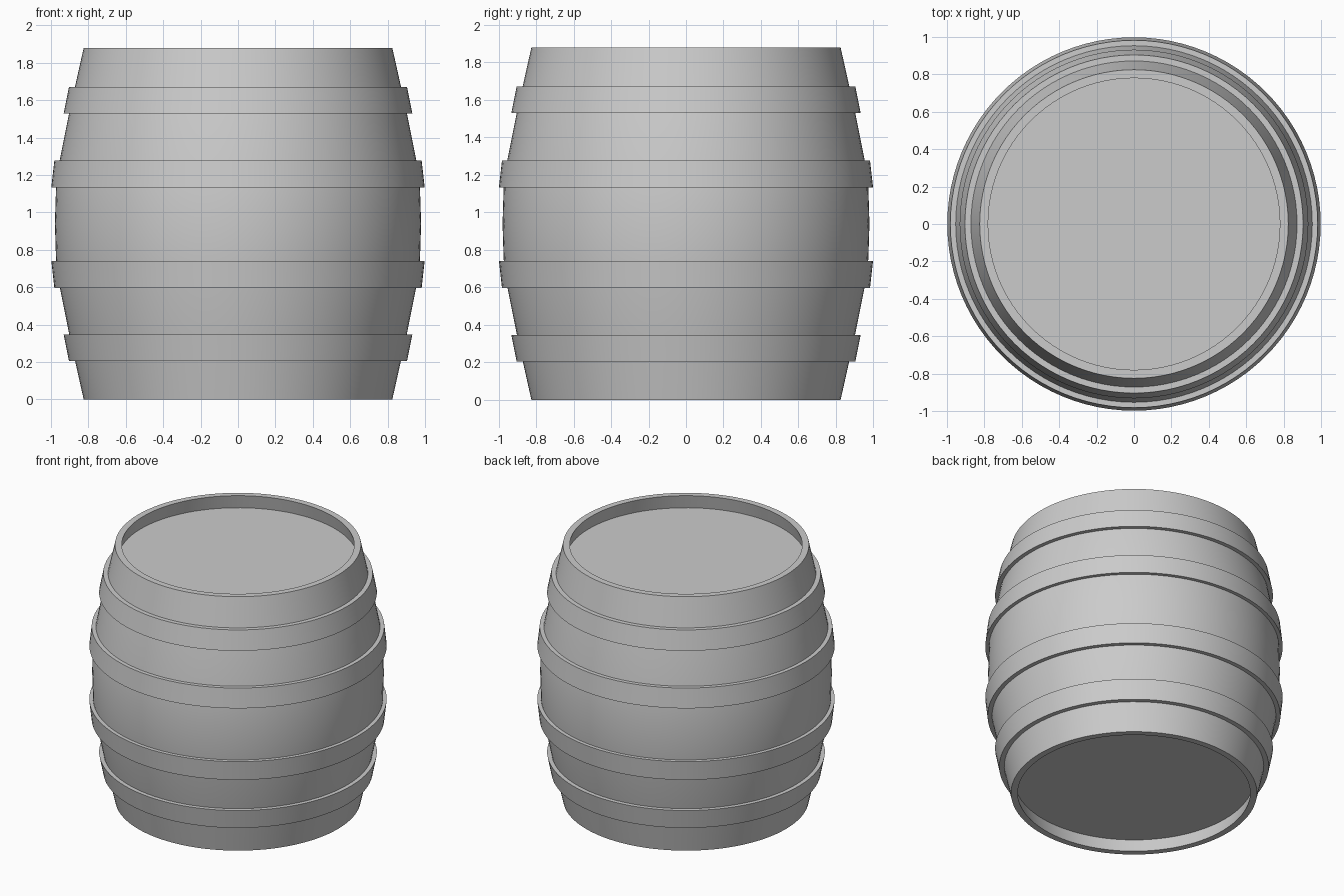
import bpy, bmesh, math

if "Cube" in bpy.data.objects:
    bpy.data.objects.remove(bpy.data.objects["Cube"])

SEGMENTS = 96
HEIGHT = 1.88

grey = bpy.data.materials.new("plain grey")
grey.diffuse_color = (0.6, 0.6, 0.6, 1)
grey.use_nodes = True
grey.node_tree.nodes["Principled BSDF"].inputs["Base Color"].default_value = grey.diffuse_color


def lathe(name, profile, closed=True):
    """Spin a (radius, z) profile around the z axis; radius 0 makes a pole."""
    bm = bmesh.new()
    rings = []
    for r, z in profile:
        if r == 0:
            rings.append([bm.verts.new((0, 0, z))] * SEGMENTS)
        else:
            rings.append([bm.verts.new((r * math.cos(2 * math.pi * i / SEGMENTS),
                                        r * math.sin(2 * math.pi * i / SEGMENTS), z))
                          for i in range(SEGMENTS)])
    pairs = list(zip(rings, rings[1:]))
    if closed:
        pairs.append((rings[-1], rings[0]))
    for a, b in pairs:
        for i in range(SEGMENTS):
            j = (i + 1) % SEGMENTS
            bm.faces.new(list(dict.fromkeys((a[i], a[j], b[j], b[i]))))
    bmesh.ops.recalc_face_normals(bm, faces=bm.faces)
    mesh = bpy.data.meshes.new(name)
    bm.to_mesh(mesh)
    bm.free()
    mesh.materials.append(grey)
    obj = bpy.data.objects.new(name, mesh)
    bpy.context.collection.objects.link(obj)
    bpy.ops.object.select_all(action='DESELECT')
    obj.select_set(True)
    bpy.context.view_layer.objects.active = obj
    bpy.ops.object.shade_smooth_by_angle(angle=math.radians(30))
    return obj


# Bulging wall of the barrel: lower half mirrored upwards, then the inside
half = [(0.825, 0), (0.872, 0.21), (0.903, 0.35), (0.953, 0.6), (0.973, 0.75)]
outer = half + [(0.979, HEIGHT / 2)] + [(r, HEIGHT - z) for r, z in reversed(half)]
inner = [(r - 0.045, z) for r, z in reversed(outer)]
lathe("barrel_wall", outer + inner)

# Recessed round lids at both ends
for name, z0, z1 in (("bottom_lid", 0.1, 0.15),
                     ("top_lid", HEIGHT - 0.15, HEIGHT - 0.1)):
    lathe(name, [(0, z0), (0.81, z0), (0.81, z1), (0, z1)], closed=False)

# Hoops: (low z, high z, outer radius at low z, outer radius at high z)
hoops = {"outer_hoop": (0.205, 0.347, 0.904, 0.932),
         "inner_hoop": (0.597, 0.74, 0.982, 0.998)}
for name, (z0, z1, r0, r1) in hoops.items():
    ring = [(r0, z0), (r1, z1), (r1 - 0.05, z1), (r0 - 0.05, z0)]
    lathe("lower_" + name, ring)
    lathe("upper_" + name, [(r, HEIGHT - 0.006 - z) if name == "inner_hoop"
                            else (r, HEIGHT - 0.004 - z) for r, z in ring])
